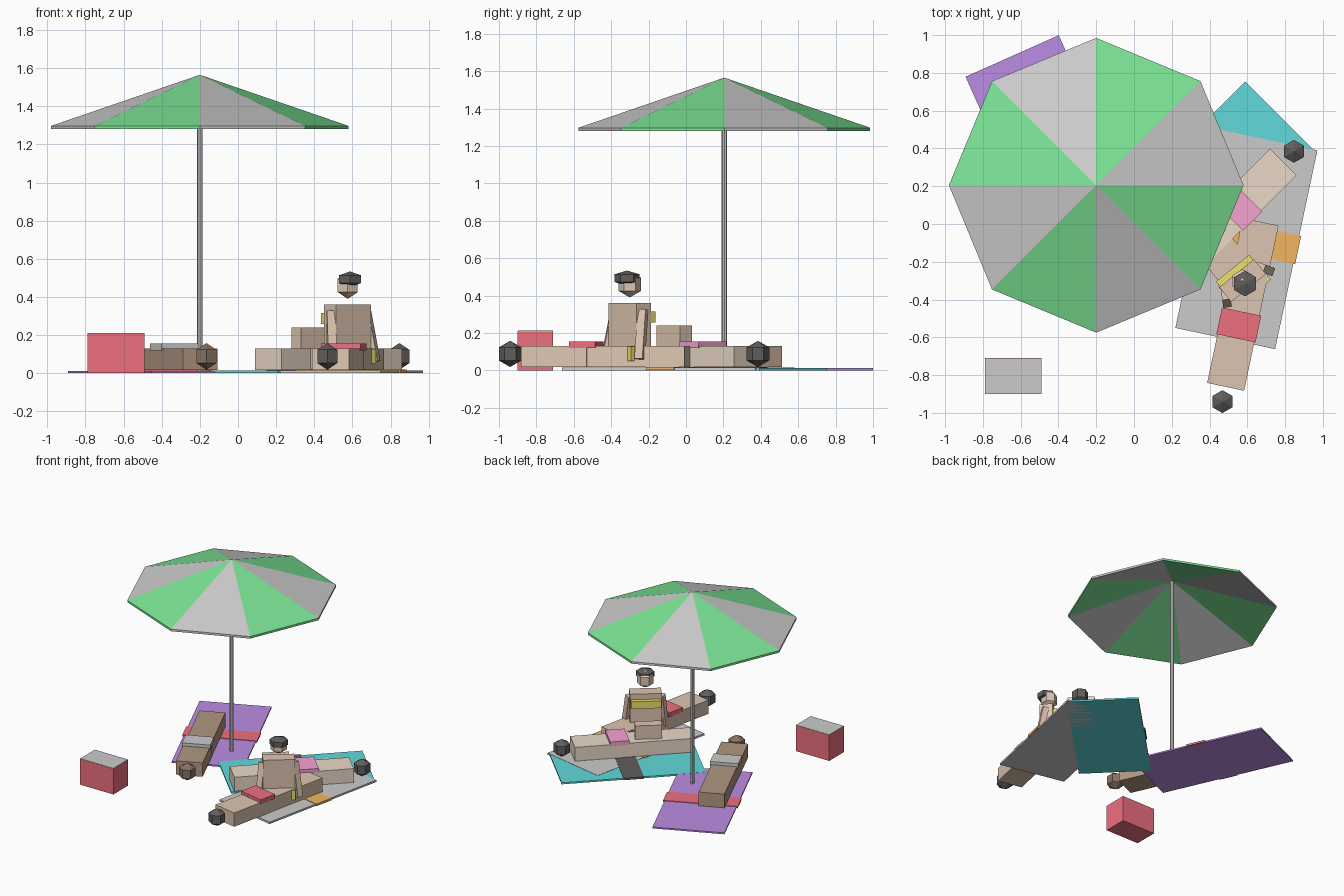
import bpy, bmesh
from math import sin, cos, radians
from mathutils import Vector, Matrix

if "Cube" in bpy.data.objects:
    bpy.data.objects.remove(bpy.data.objects["Cube"])

COLORS = {
    "green": (0.2, 0.78, 0.3), "red": (0.85, 0.16, 0.21), "purple": (0.5, 0.27, 0.77),
    "teal": (0.12, 0.7, 0.71), "orange": (0.88, 0.47, 0.12), "black": (0.12, 0.11, 0.11),
    "pink": (0.93, 0.36, 0.64), "yellow": (0.85, 0.75, 0.14), "dark_skin": (0.44, 0.31, 0.22),
    "light_skin": (0.83, 0.69, 0.57), "tan_skin": (0.73, 0.56, 0.44), "dark_hair": (0.25, 0.17, 0.12),
}
mats = {}


def material(name):
    if name not in mats:
        mats[name] = bpy.data.materials.new(name)
        mats[name].diffuse_color = (*COLORS[name], 1)
    return mats[name]


def add_object(name, bm, color=None):
    bmesh.ops.recalc_face_normals(bm, faces=bm.faces)
    mesh = bpy.data.meshes.new(name)
    bm.to_mesh(mesh)
    bm.free()
    ob = bpy.data.objects.new(name, mesh)
    bpy.context.collection.objects.link(ob)
    if color:
        mesh.materials.append(material(color))
    return ob


def frame(x, y, degrees=0):
    return Matrix.Translation((x, y, 0)) @ Matrix.Rotation(radians(degrees), 4, "Z")


def box(name, fr, xs, ys, zs, color=None):
    mid = Vector([(a + b) / 2 for a, b in (xs, ys, zs)])
    size = [b - a for a, b in (xs, ys, zs)]
    bm = bmesh.new()
    bmesh.ops.create_cube(bm, size=1, matrix=fr @ Matrix.Translation(mid) @ Matrix.Diagonal((*size, 1)))
    return add_object(name, bm, color)


def ball(name, pos, color, r=0.07, flat=1.0):
    bm = bmesh.new()
    bmesh.ops.create_uvsphere(bm, u_segments=6, v_segments=3, radius=r,
                              matrix=Matrix.Translation(pos) @ Matrix.Diagonal((1, 1, flat, 1)))
    return add_object(name, bm, color)


# Parasol: eight hollow wedge panels on a pole
PX, PY, R = -0.2, 0.205, 0.78
for i in range(8):
    bm = bmesh.new()
    rim = [(PX + R * cos(radians(a)), PY + R * sin(radians(a))) for a in (45 * i, 45 * i + 45)]
    top = [bm.verts.new(p) for p in ((PX, PY, 1.565), (*rim[0], 1.297), (*rim[1], 1.297))]
    low = [bm.verts.new(p) for p in ((PX, PY, 1.548), (*rim[0], 1.28), (*rim[1], 1.28))]
    bm.faces.new(top)
    bm.faces.new(low[::-1])
    bm.faces.new((top[1], low[1], low[2], top[2]))
    add_object(f"parasol_panel_{i}", bm, "green" if i % 2 else None)

bm = bmesh.new()
bmesh.ops.create_cone(bm, cap_ends=True, segments=8, radius1=0.015, radius2=0.015, depth=1.55,
                      matrix=Matrix.Translation((PX, PY, 0.775)))
add_object("parasol_pole", bm)

# Cool box with lid
box("cool_box", frame(-0.64, -0.805), (-0.15, 0.15), (-0.095, 0.095), (0, 0.208), "red")
box("cool_box_lid", frame(-0.64, -0.805), (-0.149, 0.149), (-0.094, 0.094), (0.208, 0.212))

# Towels with a stripe across the middle
towels = [("purple", -0.426, 0.398, -66, "purple", "red", 0.012),
          ("teal", 0.40, 0.183, 45, "teal", "black", 0.013),
          ("grey", 0.595, -0.08, 258, None, "orange", 0.015)]
for name, x, y, deg, color, stripe, h in towels:
    fr = frame(x, y, deg)
    box(f"{name}_towel", fr, (-0.538, 0.538), (-0.27, 0.27), (0, h), color)
    box(f"{name}_towel_stripe", fr, (-0.076, 0.076), (-0.28, 0.28), (0.001, h + 0.004), stripe)

# Lying sunbathers: local x points from feet to head
sunbathers = [("first", -0.198, -0.342, -66, "dark_skin", None, "dark_hair"),
              ("second", 0.79, 0.328, 45, "light_skin", "pink", "black"),
              ("third", 0.485, -0.862, 258, "tan_skin", "red", "black")]
for name, x, y, deg, skin, suit, hair in sunbathers:
    fr = frame(x, y, deg)
    box(f"{name}_torso", fr, (-0.36, 0), (-0.1, 0.1), (0.018, 0.13), skin)
    box(f"{name}_legs", fr, (-0.893, -0.36), (-0.097, 0.097), (0.018, 0.13), skin)
    box(f"{name}_swimwear", fr, (-0.407, -0.263), (-0.106, 0.106), (0.12, 0.155), suit)
    ball(f"{name}_head", fr @ Vector((0.08, 0, 0.088)), hair)

# Sitting sunbather: local x points forward
fr = frame(0.575, -0.30, 129)
box("sitter_torso", fr, (-0.05, 0.05), (-0.118, 0.118), (0.02, 0.36), "tan_skin")
box("sitter_legs", fr, (0, 0.345), (-0.1, 0.1), (0.02, 0.13), "tan_skin")
box("sitter_knees", fr, (0.265, 0.345), (-0.1, 0.1), (0.02, 0.24), "tan_skin")
box("sitter_bikini_top", fr, (0.03, 0.085), (-0.112, 0.112), (0.257, 0.315), "yellow")
box("sitter_bikini_bottom", fr, (-0.09, 0.06), (-0.12, 0.12), (0.05, 0.127), "yellow")
ball("sitter_head", fr @ Vector((0, 0, 0.46)), "tan_skin")
ball("sitter_hair", fr @ Vector((-0.02, 0, 0.493)), "black", 0.078, 0.52)
for side, s in (("left", 1), ("right", -1)):
    a = fr @ Vector((-0.005, 0.118 * s, 0.325))
    b = fr @ Vector((-0.05, 0.145 * s, 0.06))
    turn = (b - a).to_track_quat("Z", "Y").to_matrix().to_4x4()
    bm = bmesh.new()
    bmesh.ops.create_cube(bm, size=1, matrix=Matrix.Translation((a + b) / 2) @ turn
                          @ Matrix.Diagonal((0.045, 0.045, (b - a).length, 1)))
    add_object(f"sitter_{side}_arm", bm, "tan_skin")

for m in bpy.data.materials:
    if m.users and not m.is_grease_pencil:
        m.use_nodes = True
        m.node_tree.nodes["Principled BSDF"].inputs["Base Color"].default_value = m.diffuse_color
